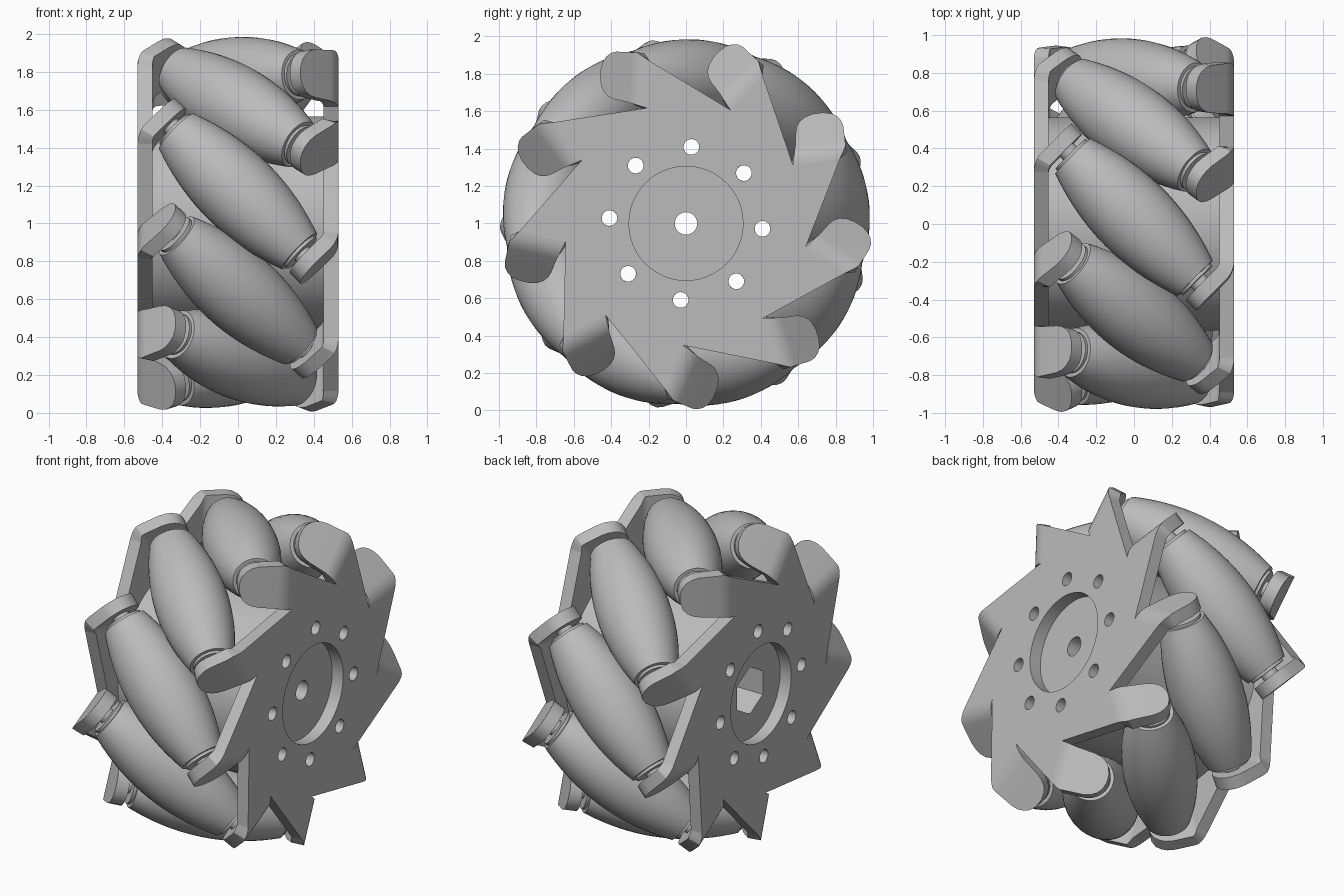
import bpy, bmesh, math
from mathutils import Matrix, Vector

cube = bpy.data.objects.get("Cube")
if cube:
    bpy.data.objects.remove(cube, do_unlink=True)

COUNT = 9                       # rollers around the wheel
START = math.radians(7.3)       # angle of the first roller
STEP = math.tau / COUNT
HALF, THICK = 0.53, 0.078       # half width of the wheel, sheet thickness
AXIS_R = 0.77                   # distance of roller centres from the axle
BOLT_ANGLE = math.radians(-4)

grey = bpy.data.materials.new("grey metal")
grey.use_nodes = True
colour = (0.5, 0.5, 0.5, 1)
grey.diffuse_color = colour
grey.node_tree.nodes["Principled BSDF"].inputs["Base Color"].default_value = colour


def frame(angle, side=1):
    """Local x = radial, y = tangential, z = along the axle."""
    c, s = math.cos(angle), math.sin(angle)
    m = Matrix(((0, 0, 1, 0), (c, -s, 0, 0), (s, c, 0, 1), (0, 0, 0, 1)))
    return m if side > 0 else m @ Matrix.Rotation(math.pi, 4, 'X')


def place(name, mesh, matrix):
    ob = bpy.data.objects.new(name, mesh)
    bpy.context.collection.objects.link(ob)
    ob.matrix_world = matrix
    return ob


def circle(radius, n=48, centre=(0, 0), turn=0.0):
    return [(centre[0] + radius * math.cos(turn + math.tau * i / n),
             centre[1] + radius * math.sin(turn + math.tau * i / n)) for i in range(n)]


def bolt_holes(offset):
    return [circle(0.042, 20, (0.41 * math.cos(offset + math.tau * i / 8),
                               0.41 * math.sin(offset + math.tau * i / 8))) for i in range(8)]


def slab(name, outlines, matrix, z0, z1):
    """Flat sheet with holes, from closed outlines."""
    cu = bpy.data.curves.new(name, 'CURVE')
    cu.dimensions, cu.fill_mode, cu.extrude = '2D', 'BOTH', (z1 - z0) / 2
    for pts in outlines:
        sp = cu.splines.new('POLY')
        sp.points.add(len(pts) - 1)
        for p, (x, y) in zip(sp.points, pts):
            p.co = (x, y, 0, 1)
        sp.use_cyclic_u = True
    tmp = bpy.data.objects.new(name + " outline", cu)
    bpy.context.collection.objects.link(tmp)
    mesh = bpy.data.meshes.new_from_object(tmp.evaluated_get(bpy.context.evaluated_depsgraph_get()))
    bpy.data.objects.remove(tmp)
    mesh.transform(Matrix.Translation((0, 0, (z0 + z1) / 2)))
    mesh.name = name
    mesh.materials.clear()
    mesh.materials.append(grey)
    return place(name, mesh, matrix)


def skin(name, rings):
    """Closed solid bridging equal rings of points."""
    bm = bmesh.new()
    rows = [[bm.verts.new(p) for p in ring] for ring in rings]
    n = len(rows[0])
    for a, b in zip(rows, rows[1:]):
        for i in range(n):
            bm.faces.new((a[i], a[(i + 1) % n], b[(i + 1) % n], b[i]))
    bm.faces.new(rows[0])
    bm.faces.new(rows[-1])
    bmesh.ops.recalc_face_normals(bm, faces=bm.faces)
    mesh = bpy.data.meshes.new(name)
    bm.to_mesh(mesh)
    bm.free()
    mesh.materials.append(grey)
    return mesh


# Bent tab: straight root, 45 degree bend, rounded tongue
BEND_S, BEND_R = 0.237, 0.14
stations = []                   # (tangential, axial, bend angle, low, high)
for i in range(7):
    f = i / 6
    a = f * math.pi / 4
    stations.append((BEND_S + BEND_R * math.sin(a), HALF - BEND_R * (1 - math.cos(a)), a,
                     0.607 + 0.025 * f, 0.86 + 0.04 * min(1, f * 1.6)))
s0, x0 = stations[-1][:2]
for u, lo, hi in ((0.11, 0.645, 0.90), (0.15, 0.655, 0.892), (0.185, 0.675, 0.872),
                  (0.21, 0.705, 0.845), (0.225, 0.75, 0.80)):
    k = u * math.sqrt(0.5)
    stations.append((s0 + k, x0 - k, math.pi / 4, lo, hi))
rings = []
for s, x, a, lo, hi in stations:
    si, xi = s - THICK * math.sin(a), x - THICK * math.cos(a)
    rings.append([(lo, s, x), (hi, s, x), (hi, si, xi), (lo, si, xi)])
tab_mesh = skin("bent tab", rings)

# Barrel roller with neck pins at both ends
profile = [(-0.52, 0.05), (-0.475, 0.05), (-0.475, 0.112), (-0.458, 0.112), (-0.458, 0.132)]
profile += [(t, 0.215 - 0.083 * (t / 0.458) ** 2) for t in [-0.458 + 0.0458 * i for i in range(1, 20)]]
profile += [(-t, r) for t, r in reversed(profile[:5])]
roller_mesh = skin("roller", [[(x, y, t) for x, y in circle(r, 36)] for t, r in profile])

parts = []
for k in range(COUNT):
    angle = START + k * STEP
    tilt = Matrix.Translation((AXIS_R, 0, 0)) @ Matrix.Rotation(-math.pi / 4, 4, 'X')
    parts.append(place(f"roller_{k + 1}", roller_mesh, frame(angle) @ tilt))
    for side, label in ((1, "left"), (-1, "right")):
        parts.append(place(f"{label}_tab_{k + 1}", tab_mesh, frame(angle, side)))

# Side plates with a swept saw-tooth rim
for side, label in ((1, "left"), (-1, "right")):
    rim = []
    for k in range(COUNT):
        c, s = math.cos(k * STEP), math.sin(k * STEP)
        for rho, tan in ((0.86, BEND_S), (0.607, BEND_S)):
            rim.append((rho * c - tan * s, rho * s + tan * c))
    holes = bolt_holes(side * (BOLT_ANGLE - START))
    parts.append(slab(label + "_plate", [rim, circle(0.305)] + holes,
                      frame(START, side), HALF - THICK, HALF))

# Hub drum: round bore on one half, hexagonal socket on the other
drum, edge = circle(0.565, 72), HALF - THICK
for label, bore, z0, z1 in (("bore", circle(0.06, 24), 0, edge),
                            ("socket", circle(0.15, 6, turn=math.pi / 2), -edge, 0)):
    parts.append(slab("hub_" + label, [drum, bore] + bolt_holes(BOLT_ANGLE), frame(0), z0, z1))

# Smooth shading with sharp edges kept
bpy.ops.object.select_all(action='DESELECT')
for ob in parts:
    ob.select_set(True)
bpy.context.view_layer.objects.active = parts[0]
bpy.ops.object.shade_smooth_by_angle(angle=math.radians(30))
